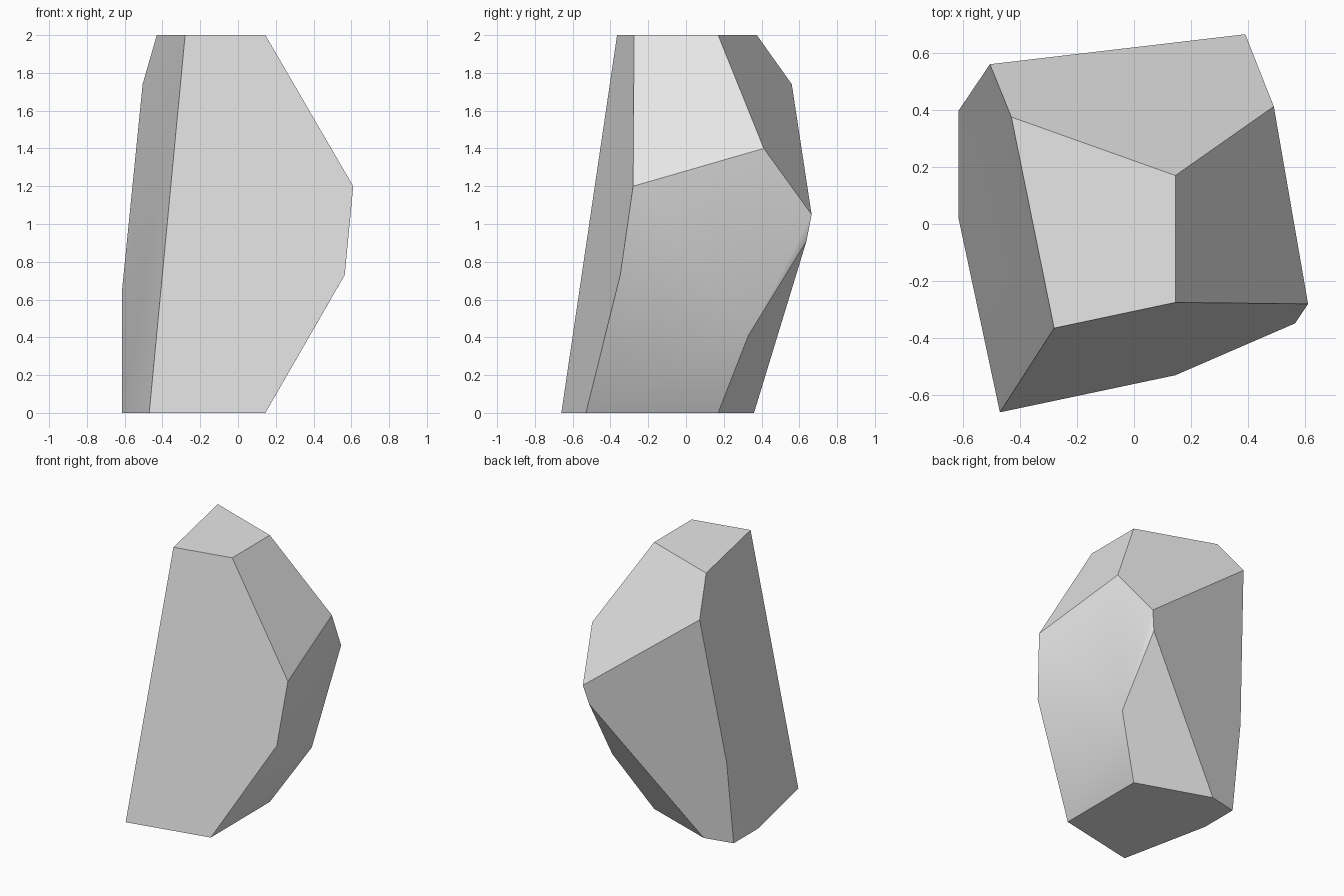
import bpy
import bmesh
import math

cube = bpy.data.objects.get("Cube")
if cube:
    bpy.data.objects.remove(cube, do_unlink=True)

# Plain stone grey
stone = bpy.data.materials.new("stone_grey")
stone.use_nodes = True
grey = (0.8, 0.8, 0.8, 1)
stone.diffuse_color = grey
for node in stone.node_tree.nodes:
    if node.type == "BSDF_PRINCIPLED":
        node.inputs["Base Color"].default_value = grey

# Corners of the chipped boulder, by level
top = [(-.28, -.365, 2), (.145, -.275, 2), (.145, .17, 2), (-.43, .375, 2)]
shoulder = [(.49, .412, 1.4), (-.505, .56, 1.74)]
waist = [(.61, -.28, 1.2), (.565, -.348, .73), (.39, .665, 1.05),
         (.358, .638, .91), (.381, .33, .41), (-.615, .397, .64)]
base = [(-.47, -.66, 0), (.145, -.53, 0), (.145, .17, 0),
        (-.4, .36, 0), (-.615, .313, 0), (-.615, .02, 0)]

# Convex stone with flat cut facets
bm = bmesh.new()
for corner in top + shoulder + waist + base:
    bm.verts.new(corner)
bmesh.ops.convex_hull(bm, input=bm.verts[:])
bmesh.ops.dissolve_limit(bm, angle_limit=math.radians(4),
                         verts=bm.verts[:], edges=bm.edges[:])
bmesh.ops.recalc_face_normals(bm, faces=bm.faces[:])

mesh = bpy.data.meshes.new("boulder")
bm.to_mesh(mesh)
bm.free()
mesh.materials.append(stone)
boulder = bpy.data.objects.new("boulder", mesh)
bpy.context.collection.objects.link(boulder)

# Soften only the shallow edges
bpy.ops.object.select_all(action="DESELECT")
boulder.select_set(True)
bpy.context.view_layer.objects.active = boulder
bpy.ops.object.shade_smooth_by_angle(angle=math.radians(30))
